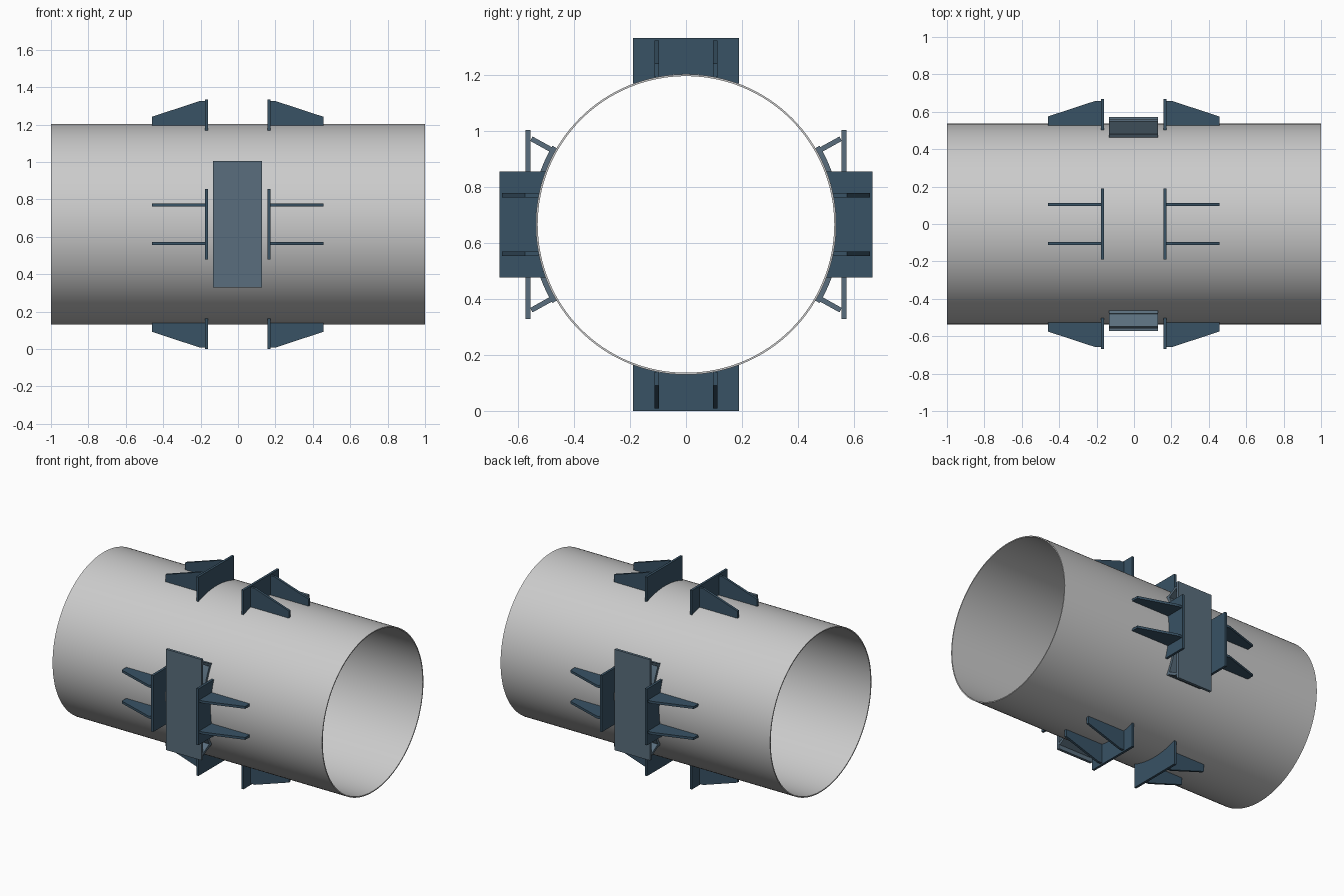
import bpy, bmesh
from math import sin, cos, radians, sqrt, asin, pi
from mathutils import Matrix, Vector

if "Cube" in bpy.data.objects:
    bpy.data.objects.remove(bpy.data.objects["Cube"])

R, R_IN, ZC = 0.537, 0.530, 0.667   # pipe radii and axis height
CENTRE = Matrix.Translation((0, 0, ZC))


def material(name, rgb):
    m = bpy.data.materials.new(name)
    m.diffuse_color = (*rgb, 1)
    m.use_nodes = True
    m.node_tree.nodes["Principled BSDF"].inputs["Base Color"].default_value = m.diffuse_color
    return m


STOP = material("dark_blue_steel", (0.04, 0.085, 0.13))
PAD = material("grey_blue_steel", (0.10, 0.155, 0.205))


def extrude(name, profile, depth, matrix, mat=None, smooth=False):
    """Closed 3D profile extruded along a vector, then placed around the pipe axis."""
    bm = bmesh.new()
    face = bm.faces.new([bm.verts.new(p) for p in profile])
    res = bmesh.ops.extrude_face_region(bm, geom=[face], use_keep_orig=True)
    moved = [g for g in res["geom"] if isinstance(g, bmesh.types.BMVert)]
    bmesh.ops.translate(bm, verts=moved, vec=Vector(depth))
    bmesh.ops.transform(bm, verts=bm.verts, matrix=CENTRE @ matrix)
    bmesh.ops.recalc_face_normals(bm, faces=bm.faces)
    return finish(name, bm, mat, smooth)


def finish(name, bm, mat, smooth):
    me = bpy.data.meshes.new(name)
    bm.to_mesh(me)
    bm.free()
    ob = bpy.data.objects.new(name, me)
    bpy.context.collection.objects.link(ob)
    if mat:
        me.materials.append(mat)
    if smooth:
        bpy.ops.object.select_all(action='DESELECT')
        ob.select_set(True)
        bpy.context.view_layer.objects.active = ob
        bpy.ops.object.shade_smooth_by_angle(angle=radians(30))
    return ob


def arc(r, a0, a1, n, x):
    steps = [a0 + (a1 - a0) * i / n for i in range(n + 1)]
    return [(x, r * sin(a), r * cos(a)) for a in steps]


# Pipe: rectangular wall section spun about the x axis
bm = bmesh.new()
ring = [bm.verts.new(p) for p in ((-1, 0, R_IN), (1, 0, R_IN), (1, 0, R), (-1, 0, R))]
edges = [bm.edges.new((ring[i], ring[(i + 1) % 4])) for i in range(4)]
bmesh.ops.spin(bm, geom=ring + edges, cent=(0, 0, 0), axis=(1, 0, 0),
               angle=2 * pi, steps=128, use_merge=True)
bmesh.ops.remove_doubles(bm, verts=bm.verts, dist=1e-5)
bmesh.ops.transform(bm, verts=bm.verts, matrix=CENTRE)
bmesh.ops.recalc_face_normals(bm, faces=bm.faces)
finish("pipe", bm, None, True)

# Stop plates with two gussets each, at four positions around the pipe
HALF, TOP, T = 0.189, 0.667, 0.016
a = asin(HALF / R)
for side, angle in (("top", 0), ("front", 90), ("bottom", 180), ("back", 270)):
    rot = Matrix.Rotation(radians(angle), 4, 'X')
    for end, s in (("left", -1), ("right", 1)):
        m = rot @ Matrix.Translation((-0.002, 0, 0)) @ Matrix.Diagonal((s, 1, 1, 1))
        x = 0.159
        extrude(f"{side}_{end}_stop_plate",
                arc(R, -a, a, 16, x) + [(x, HALF, TOP), (x, -HALF, TOP)],
                (T, 0, 0), m, STOP)
        for i, y in enumerate((-0.104, 0.104)):
            y0 = y - T / 2
            base = sqrt(R * R - 0.104 ** 2)
            prof = [(0.175, y0, base), (0.175, y0, 0.658), (0.205, y0, 0.658),
                    (0.458, y0, 0.575), (0.458, y0, base)]
            extrude(f"{side}_{end}_gusset_{i + 1}", prof, (0, T, 0), m, STOP)

# Side bearing supports: curved saddle, two radial webs and an upright plate
W, X0 = 0.263, -0.1335
for side, angle in (("front", 90), ("back", 270)):
    rot = Matrix.Rotation(radians(angle), 4, 'X')
    b = radians(30.5)
    extrude(f"{side}_saddle", arc(R, -b, b, 24, X0) + arc(R + 0.017, b, -b, 24, X0),
            (W, 0, 0), rot, PAD, True)
    extrude(f"{side}_bearing_plate",
            [(X0, -0.338, 0.555), (X0, 0.338, 0.555), (X0, 0.338, 0.573), (X0, -0.338, 0.573)],
            (W, 0, 0), rot, PAD)
    for label, tilt in (("upper", 29), ("lower", -29)):
        web = rot @ Matrix.Rotation(radians(tilt), 4, 'X')
        h = 0.009
        extrude(f"{side}_{label}_web",
                [(X0, -h, 0.553), (X0, h, 0.553), (X0, h, 0.632), (X0, -h, 0.632)],
                (W, 0, 0), web, PAD)
